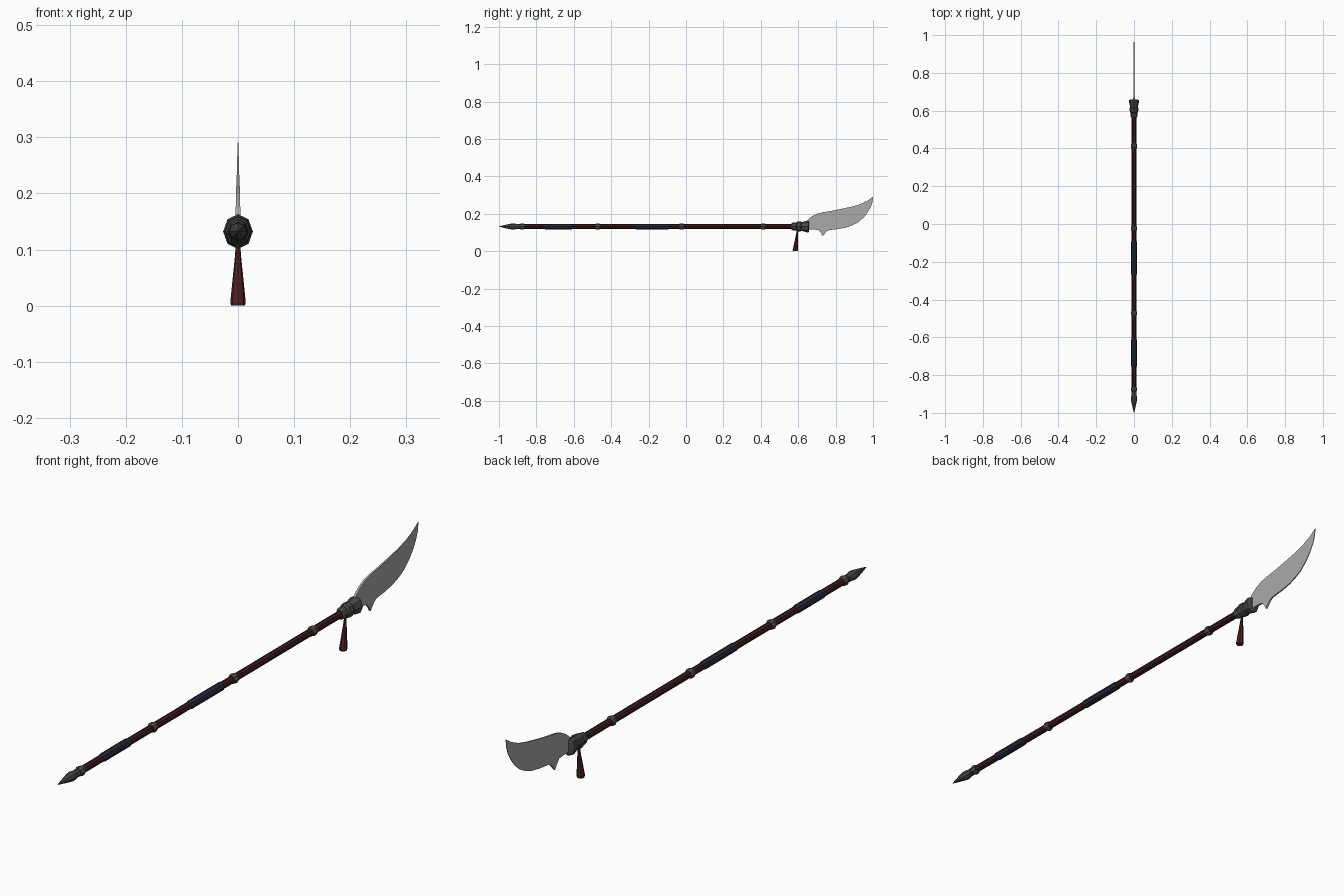
import bpy, bmesh, math

if "Cube" in bpy.data.objects:
    bpy.data.objects.remove(bpy.data.objects["Cube"])

Z0 = 0.132  # height of the shaft axis


def material(name, rgb):
    m = bpy.data.materials.new(name)
    m.diffuse_color = (*rgb, 1)
    m.use_nodes = True
    m.node_tree.nodes["Principled BSDF"].inputs["Base Color"].default_value = m.diffuse_color
    return m


STEEL = material("blade steel", (0.40, 0.40, 0.41))
IRON = material("dark iron", (0.065, 0.065, 0.062))
WOOD = material("dark red wood", (0.048, 0.012, 0.012))
WRAP = material("navy wrap", (0.018, 0.024, 0.04))
CLOTH = material("red tassel", (0.075, 0.015, 0.015))


def finish(name, bm, mat):
    bmesh.ops.recalc_face_normals(bm, faces=bm.faces)
    me = bpy.data.meshes.new(name)
    bm.to_mesh(me)
    bm.free()
    me.materials.append(mat)
    ob = bpy.data.objects.new(name, me)
    bpy.context.collection.objects.link(ob)
    return ob


def loft(name, rings, mat, sides=8):
    """Join rings of (centre, radius, point function) into a capped solid."""
    bm = bmesh.new()
    loops = [[bm.verts.new(f(2 * math.pi * i / sides)) for i in range(sides)] for f in rings]
    for a, b in zip(loops, loops[1:]):
        for i in range(sides):
            j = (i + 1) % sides
            bm.faces.new((a[i], a[j], b[j], b[i]))
    bm.faces.new(loops[0])
    bm.faces.new(loops[-1])
    return finish(name, bm, mat)


def lathe(name, profile, mat, zs=1.0):
    """Eight-sided turning along y from (y, radius) pairs."""
    rings = [lambda a, y=y, r=r: (r * math.sin(a), y, Z0 + zs * r * math.cos(a)) for y, r in profile]
    return loft(name, rings, mat)


# Shaft
lathe("shaft", [(-0.92, 0.0125), (0.60, 0.0125)], WOOD)

# Wrapped grips
for n, (a, b) in enumerate([(-0.757, -0.607), (-0.272, -0.09)]):
    lathe(f"grip_{n + 1}", [(a, 0.0128), (a + 0.004, 0.0148), (b - 0.004, 0.0148), (b, 0.0128)], WRAP)

# Shaft rings
for n, y in enumerate([-0.875, -0.473, -0.024, 0.413]):
    lathe(f"shaft_ring_{n + 1}", [(y - 0.012, 0.0135), (y - 0.005, 0.0172),
                                  (y + 0.005, 0.0172), (y + 0.012, 0.0135)], IRON)

# Butt spike
lathe("butt_spike", [(-1.0, 0.0008), (-0.975, 0.007), (-0.935, 0.0155), (-0.92, 0.0165),
                     (-0.905, 0.0135), (-0.89, 0.0135)], IRON)

# Socket holding the blade
lathe("blade_socket", [(0.563, 0.0135), (0.568, 0.017), (0.583, 0.019), (0.588, 0.0165),
                       (0.593, 0.022), (0.612, 0.0235), (0.617, 0.020), (0.63, 0.0225),
                       (0.645, 0.0265), (0.655, 0.0265), (0.658, 0.021)], IRON, 1.17)

# Hanging tassel, leaning slightly back
loft("tassel", [lambda a, y=y, z=z, r=r: (r * math.sin(a), y + r * math.cos(a), z)
                for z, y, r in [(0.0, 0.584, 0.0125), (0.006, 0.584, 0.0138),
                                (0.085, 0.593, 0.0058), (0.115, 0.596, 0.0035)]], CLOTH)

# Curved blade with a barb; outline in (y, z), thinner toward the tip
outline = [(0.64, 0.155), (0.655, 0.172), (0.675, 0.187), (0.70, 0.200), (0.73, 0.208),
           (0.78, 0.216), (0.83, 0.226), (0.885, 0.238), (0.93, 0.251), (0.97, 0.270),
           (1.0, 0.291), (0.997, 0.262), (0.988, 0.236), (0.972, 0.208), (0.95, 0.180),
           (0.92, 0.154), (0.89, 0.138), (0.855, 0.126), (0.81, 0.118), (0.765, 0.113),
           (0.752, 0.105), (0.731, 0.081), (0.722, 0.097), (0.708, 0.113), (0.68, 0.116), (0.64, 0.116)]
bm = bmesh.new()
sides = []
for s in (-1, 1):
    sides.append([bm.verts.new((s * (0.0042 - 0.0032 * (y - 0.64) / 0.36), y, z)) for y, z in outline])
    bm.faces.new(sides[-1])
for i in range(len(outline)):
    j = (i + 1) % len(outline)
    bm.faces.new((sides[0][i], sides[0][j], sides[1][j], sides[1][i]))
finish("blade", bm, STEEL)
